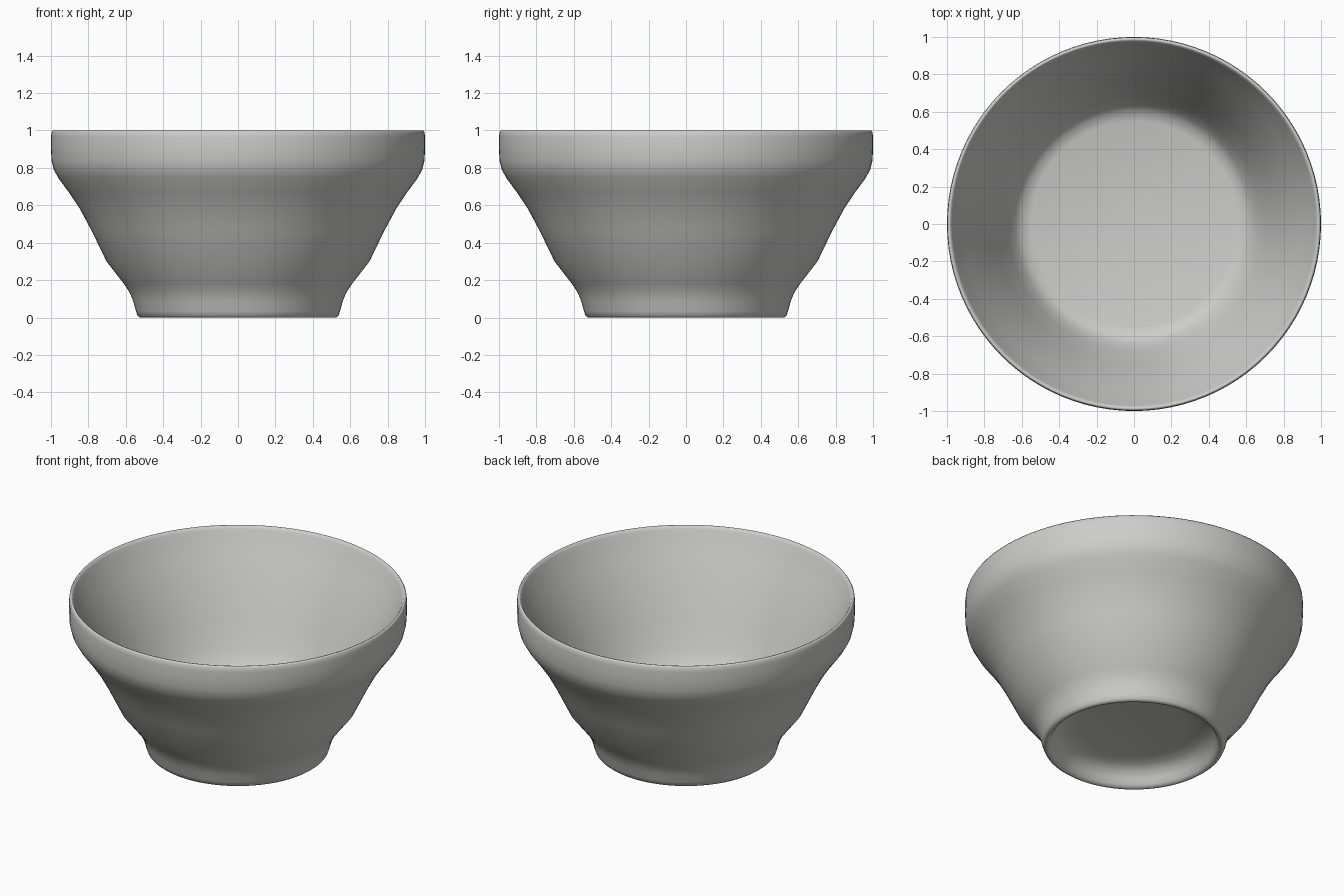
import bpy
import bmesh
import math

SEGMENTS = 96

if "Cube" in bpy.data.objects:
    bpy.data.objects.remove(bpy.data.objects["Cube"], do_unlink=True)


def make_material(name, colour):
    mat = bpy.data.materials.new(name)
    mat.use_nodes = True
    mat.diffuse_color = colour
    mat.node_tree.nodes["Principled BSDF"].inputs["Base Color"].default_value = colour
    return mat


def lathe(name, profile, material):
    """Turn a list of (radius, height) points around the z axis."""
    bm = bmesh.new()
    verts = [bm.verts.new((r, 0, z)) for r, z in profile]
    edges = [bm.edges.new(pair) for pair in zip(verts, verts[1:])]
    bmesh.ops.spin(bm, geom=verts + edges, axis=(0, 0, 1), cent=(0, 0, 0),
                   angle=math.tau, steps=SEGMENTS)
    bmesh.ops.remove_doubles(bm, verts=bm.verts, dist=0.0005)
    bmesh.ops.recalc_face_normals(bm, faces=bm.faces)
    for face in bm.faces:
        face.smooth = True
    mesh = bpy.data.meshes.new(name)
    bm.to_mesh(mesh)
    bm.free()
    mesh.materials.append(material)
    obj = bpy.data.objects.new(name, mesh)
    bpy.context.collection.objects.link(obj)
    return obj


# Shallow hollow under the foot, from the centre out
underside = [(0, 0.12), (0.32, 0.12), (0.41, 0.108), (0.455, 0.08),
             (0.48, 0.045), (0.495, 0.015), (0.51, 0)]
# Foot, flared body and upright rim band
outside = [(0.525, 0), (0.537, 0.01), (0.546, 0.035), (0.561, 0.09),
           (0.58, 0.135), (0.61, 0.18), (0.703, 0.3), (0.783, 0.465),
           (0.845, 0.58), (0.905, 0.67), (0.96, 0.745), (0.985, 0.79),
           (0.997, 0.84), (1, 0.9), (1, 0.965), (0.997, 0.99), (0.99, 1)]
# Thin lip, sloping inner wall and flat floor
inside = [(0.982, 0.998), (0.972, 0.98), (0.955, 0.94), (0.9, 0.835),
          (0.81, 0.655), (0.74, 0.49), (0.675, 0.34), (0.635, 0.265),
          (0.6, 0.23), (0.55, 0.215), (0, 0.21)]

ceramic = make_material("pale grey ceramic", (0.61, 0.61, 0.595, 1))
lathe("bowl", underside + outside + inside, ceramic)
